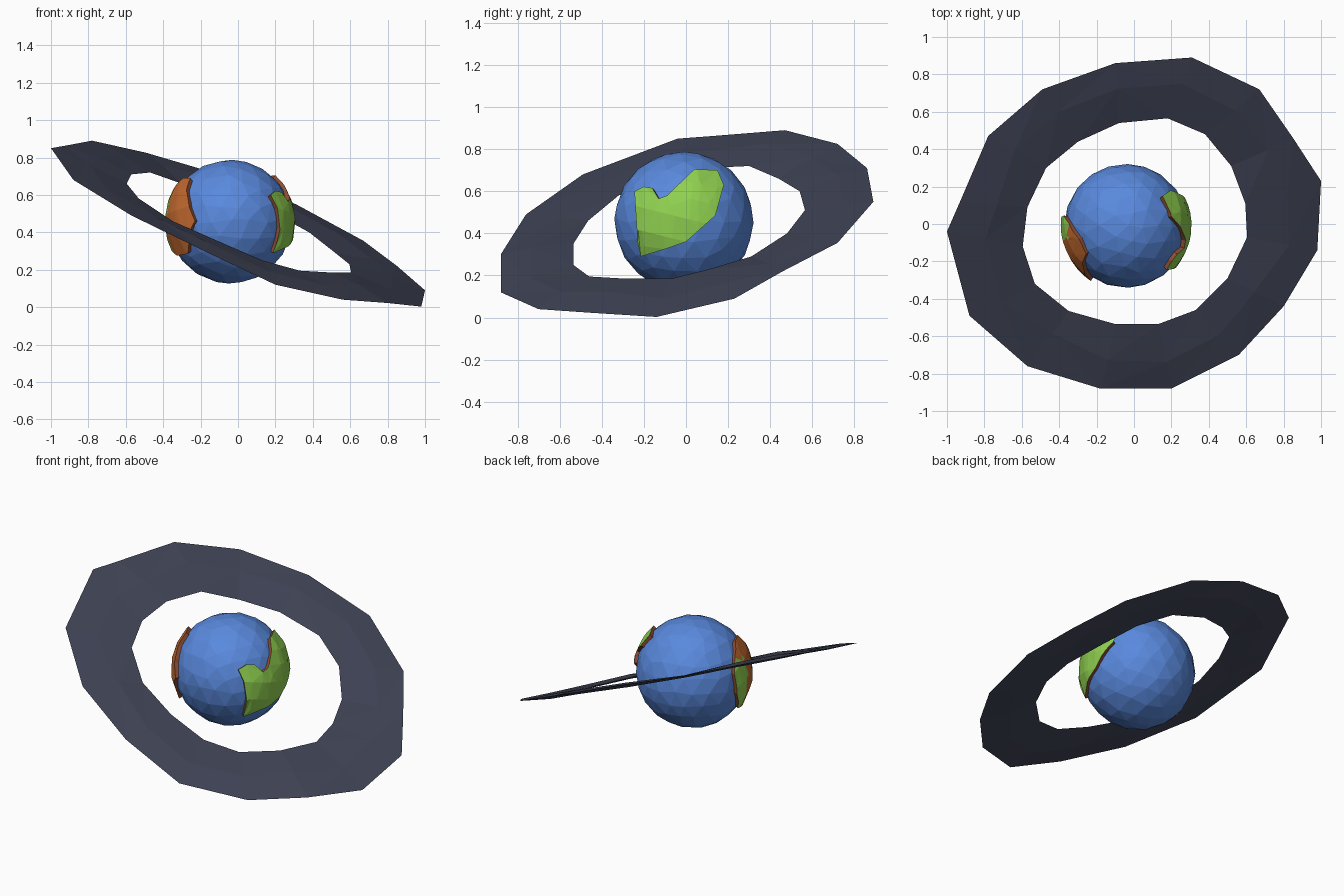
import bpy, bmesh, math, random
from mathutils import Vector

if "Cube" in bpy.data.objects:
    bpy.data.objects.remove(bpy.data.objects["Cube"])

random.seed(4)
C = Vector((-0.042, -0.01, 0.457))   # planet centre
R = 0.331                            # planet radius
LAND = 0.35                          # radius of the raised land


def material(name, rgb):
    m = bpy.data.materials.new(name)
    m.diffuse_color = (*rgb, 1)
    m.use_nodes = True
    m.node_tree.nodes["Principled BSDF"].inputs["Base Color"].default_value = m.diffuse_color
    return m


blue = material("ocean blue", (0.10, 0.25, 0.72))
green = material("grass green", (0.28, 0.64, 0.08))
orange = material("desert orange", (0.56, 0.145, 0.03))
brown = material("cliff brown", (0.27, 0.075, 0.035))
slate = material("ring slate", (0.05, 0.056, 0.09))


def finish(bm, name, mats):
    bmesh.ops.recalc_face_normals(bm, faces=bm.faces[:])
    me = bpy.data.meshes.new(name)
    bm.to_mesh(me)
    bm.free()
    for m in mats:
        me.materials.append(m)
    ob = bpy.data.objects.new(name, me)
    bpy.context.collection.objects.link(ob)
    return ob


# Ocean: faceted ball with slightly uneven vertices
bm = bmesh.new()
bmesh.ops.create_icosphere(bm, subdivisions=3, radius=R)
for v in bm.verts:
    j = Vector([random.uniform(-0.014, 0.014) for _ in range(3)])
    v.co = C + (v.co + j).normalized() * R
finish(bm, "ocean_globe", [blue])


# Land: outline in (y, z), cut into facets, pushed onto one side of the ball
def continent(name, outline, side, rule):
    bm = bmesh.new()
    bm.faces.new([bm.verts.new((0, y, z)) for y, z in outline])
    bmesh.ops.triangulate(bm, faces=bm.faces[:])
    cuts = [((0, k, 0), (0, 1, 0)) for k in (-0.2, -0.07, 0.06)]
    cuts += [((0, 0, k), (0, 0.25, 1)) for k in (0.36, 0.47, 0.57, 0.65)]
    for co, no in cuts:
        bmesh.ops.bisect_plane(bm, geom=bm.verts[:] + bm.edges[:] + bm.faces[:],
                               dist=0.004, plane_co=co, plane_no=no)
    bmesh.ops.triangulate(bm, faces=bm.faces[:])
    for v in bm.verts:
        d = v.co - C
        v.co.x = C.x + side * math.sqrt(max(0.0, LAND ** 2 - d.y ** 2 - d.z ** 2))
    for f in bm.faces:
        f.material_index = rule(f.calc_center_median())
    # cliffs down into the ocean
    rim = [e for e in bm.edges if e.is_boundary]
    ext = bmesh.ops.extrude_edge_only(bm, edges=rim)["geom"]
    for g in ext:
        if isinstance(g, bmesh.types.BMVert):
            g.co = C + (g.co - C) * 0.9
        elif isinstance(g, bmesh.types.BMFace):
            g.material_index = 2
    finish(bm, name, [green, orange, brown])


continent("right_continent",
          [(-0.245, 0.60), (-0.2, 0.622), (-0.16, 0.615), (-0.13, 0.565), (-0.09, 0.58),
           (0.04, 0.705), (0.15, 0.70), (0.18, 0.63), (0.11, 0.55), (0.14, 0.485),
           (0.0, 0.36), (-0.1, 0.325), (-0.215, 0.29), (-0.23, 0.36)],
          1, lambda c: 0)
continent("left_continent",
          [(-0.16, 0.69), (-0.26, 0.56), (-0.305, 0.46), (-0.28, 0.40), (-0.215, 0.285),
           (-0.11, 0.275), (-0.02, 0.30), (0.035, 0.42), (0.045, 0.55), (0.0, 0.63),
           (-0.08, 0.69)],
          -1, lambda c: 1 if c.y < -0.08 or c.z > 0.61 else 0)

# Ring: uneven outer and inner rims with a thin lens section between them
outer = [(1, .23, .09), (.85, .46, .22), (.67, .72, .355), (.31, .89, .55),
         (-.1, .86, .71), (-.49, .72, .825), (-.78, .47, .89), (-.93, .12, .862),
         (-1, -.04, .85), (-.88, -.49, .68), (-.57, -.76, .49), (-.18, -.88, .3),
         (.2, -.88, .12), (.56, -.7, .04), (.8, -.44, .022), (.98, -.14, .003)]
inner = [(.595, .11, .23), (.52, .31, .29), (.38, .48, .4), (.18, .565, .51),
         (-.08, .54, .6), (-.3, .44, .66), (-.47, .3, .72), (-.57, .09, .71),
         (-.595, -.12, .66), (-.53, -.32, .58), (-.35, -.465, .46), (-.1, -.535, .35),
         (.13, -.535, .25), (.33, -.46, .195), (.5, -.29, .185), (.605, -.07, .185)]
bm = bmesh.new()
up = Vector((0.38, -0.22, 1)).normalized()
loops = []
for o, i in zip(outer, inner):
    o, i = Vector(o), Vector(i)
    mid = o.lerp(i, random.uniform(0.4, 0.6))
    h = up * random.uniform(0.006, 0.014)
    loops.append([bm.verts.new(p) for p in (o, mid + h, i, mid - h)])
for k, a in enumerate(loops):
    b = loops[(k + 1) % len(loops)]
    for s in range(4):
        t = (s + 1) % 4
        bm.faces.new((a[s], a[t], b[t], b[s]))
bmesh.ops.triangulate(bm, faces=bm.faces[:])
finish(bm, "planet_ring", [slate])
